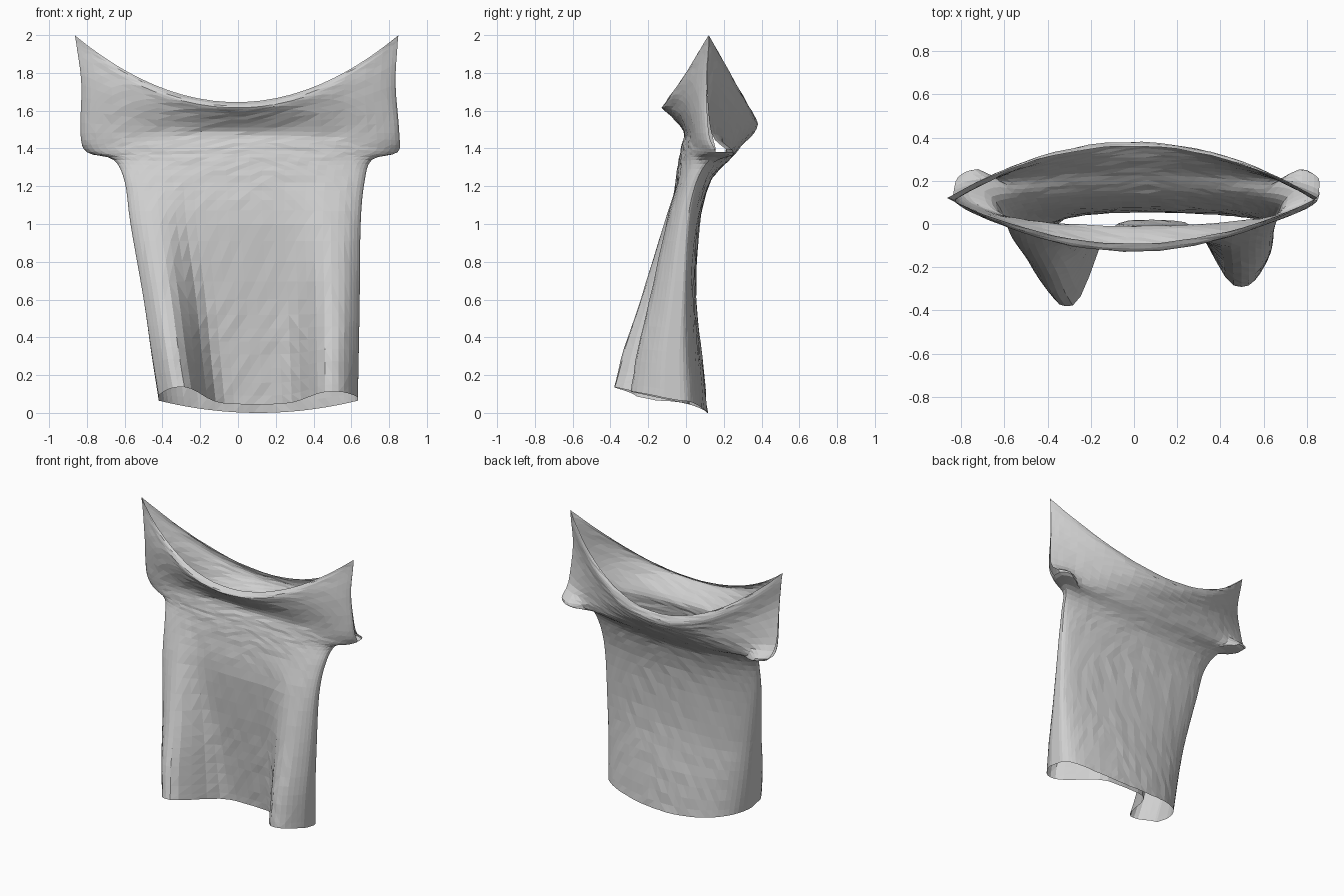
import bpy, bmesh, math, random

random.seed(4)
if "Cube" in bpy.data.objects:
    bpy.data.objects.remove(bpy.data.objects["Cube"])

COLS, STEPS = 64, 4          # columns around the cloth, rows between key sections

# Key sections from hem to neckline:
# edge z, left x, right x, edge y (at -x, at +x), front y, back y, front z, back z,
# fold depth, fullness of front and of back
KEYS = [
    (.065, -.42, .635, -.19, -.05, .02, .115, .045, .0, .40, .7, .7),
    (.32, -.46, .64, -.16, -.05, -.01, .085, .31, .3, .32, .7, .7),
    (.6, -.5, .645, -.11, -.03, -.04, .055, .6, .6, .21, .7, .7),
    (1.0, -.57, .65, -.03, 0, -.075, .07, 1.0, .98, .065, .7, .8),
    (1.22, -.6, .67, .03, .05, -.055, .12, 1.22, 1.2, .01, .7, 1),
    (1.34, -.66, .71, .12, .12, -.04, .17, 1.33, 1.28, 0, .8, 1.4),
    (1.38, -.8, .845, .17, .17, -.025, .24, 1.41, 1.35, 0, .9, 1.8),
    (1.48, -.835, .855, .15, .13, -.012, .31, 1.49, 1.43, 0, .9, 2),
    (1.74, -.83, .835, .11, .11, -.08, .36, 1.57, 1.48, 0, 1.4, 2),
    (1.94, -.855, .845, .12, .12, -.128, .38, 1.615, 1.525, 0, 2, 2),
    (2.0, -.865, .85, .12, .12, -.09, .36, 1.645, 1.575, 0, 2, 2),
]


def section(i, f):
    """Smooth curve through the key sections."""
    last = len(KEYS) - 1
    a, b, c, d = (KEYS[min(max(i + k, 0), last)] for k in (-1, 0, 1, 2))
    return [q + f * ((r - p) / 2 + f * (p - 2.5 * q + 2 * r - s / 2
            + f * (1.5 * (q - r) + (s - p) / 2)))
            for p, q, r, s in zip(a, b, c, d)]


def bell(x, centre, width):
    return math.exp(-abs((x - centre) / width) ** 2.5)


def cloth_point(key, level, angle):
    """One point on the cloth; the front half runs over angles of -90 to 90 degrees."""
    ze, xl, xr, yl, yr, yf, yb, zf, zb, fold, full_front, full_back = key
    s, c = math.sin(angle), math.cos(angle)
    front, flat = c > 0, abs(c)
    x = (xl + xr) / 2 + s * (xr - xl) / 2
    edge_y = yl + (yr - yl) * (s + 1) / 2
    mid_y, mid_z, full = (yf, zf, full_front) if front else (yb, zb, full_back)
    y = edge_y + (mid_y - edge_y) * flat ** full
    z = ze + (mid_z - ze) * flat ** 2
    # Two hanging folds push the lower front forward and lift its hem
    if front:
        left, right = bell(x, xl + .11, .14), bell(x, xr - .13, .16)
        push = max(fold, 0) * flat ** .3
        y -= push * (left + right * .82)
        z += .23 * push * (left + right * .7) * max(0, 1 - level / 2)
    # Flared back of the sleeve cuffs
    else:
        y += .07 * bell(level, 6, .7) * bell(abs(s), .93, .1)
    # Soft crumple
    return x, y + random.uniform(-.003, .003) * flat, z


# Shirt: one open sheet with a neckline, a hem and two narrow cuffs
bm = bmesh.new()
levels = [n / STEPS for n in range((len(KEYS) - 1) * STEPS + 1)]
rows = []
for level in levels:
    i = min(int(level), len(KEYS) - 2)
    key = section(i, level - i)
    rows.append([bm.verts.new(cloth_point(key, level, 2 * math.pi * (k + .5) / COLS))
                 for k in range(COLS)])

for level, low, high in zip(levels, rows, rows[1:]):
    for k in range(COLS):
        at_edge = k in (COLS // 4 - 1, 3 * COLS // 4 - 1)
        if at_edge and 5.9 < level < 7.9:
            continue             # sleeve opening
        n = (k + 1) % COLS
        bm.faces.new((low[k], low[n], high[n], high[k]))

bmesh.ops.recalc_face_normals(bm, faces=bm.faces)
bmesh.ops.triangulate(bm, faces=bm.faces)
mesh = bpy.data.meshes.new("shirt")
bm.to_mesh(mesh)
bm.free()
shirt = bpy.data.objects.new("shirt", mesh)
bpy.context.collection.objects.link(shirt)

# Plain grey cloth
cloth = bpy.data.materials.new("grey cloth")
cloth.use_nodes = True
cloth.diffuse_color = (.63, .63, .63, 1)
cloth.node_tree.nodes["Principled BSDF"].inputs["Base Color"].default_value = (.63, .63, .63, 1)
mesh.materials.append(cloth)
